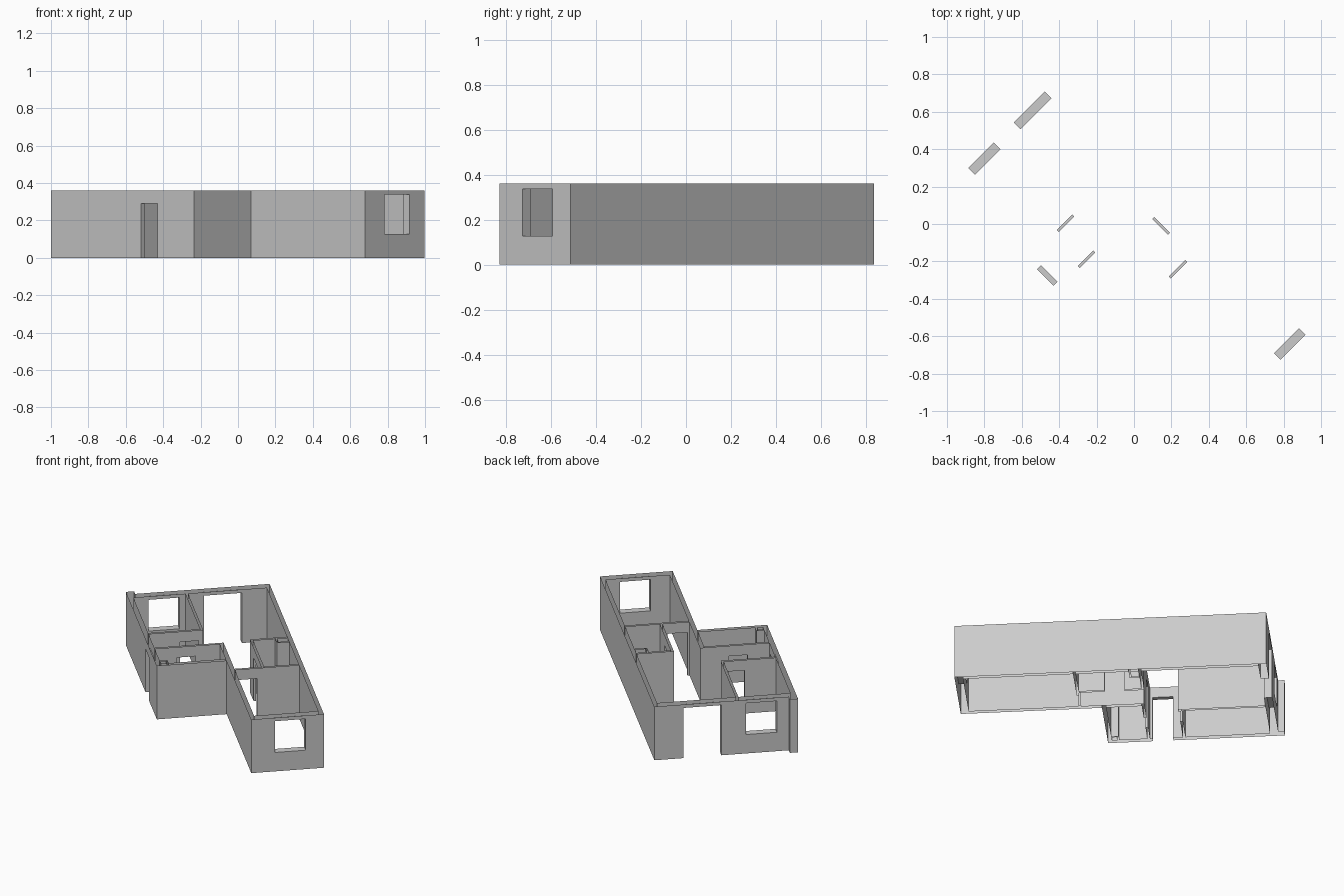
import bpy, bmesh
from math import radians
from mathutils import Matrix

cube = bpy.data.objects.get("Cube")
if cube:
    bpy.data.objects.remove(cube, do_unlink=True)

HEIGHT, HEAD, DOOR, SILL = 0.36, 0.337, 0.29, 0.127
TURN = Matrix.Rotation(radians(45), 4, "Z")   # plan is drawn square, then turned

plaster = bpy.data.materials.new("plaster_grey")
plaster.use_nodes = True
plaster.diffuse_color = (0.6, 0.6, 0.6, 1)
plaster.node_tree.nodes["Principled BSDF"].inputs["Base Color"].default_value = (0.6, 0.6, 0.6, 1)

# Long-side, end, and partition wall faces in plan
EAST, EAST_IN = 0.343, 0.318
WEST, WEST_IN = -0.538, -0.508
MID, MID_IN = -0.106, -0.08
BACK, BACK_IN = 0.838, 0.788
FRONT, FRONT_IN = -1.068, -1.018
STEP, STEP_IN = -0.205, -0.18

# Openings: u range, v range, z range
OPENINGS = {
    "front_window": ((0.04, 0.23), (FRONT, FRONT_IN), (SILL, HEAD)),
    "back_window": ((-0.414, -0.223), (BACK_IN, BACK), (SILL, HEAD)),
    "terrace_door": ((-0.071, 0.163), (BACK_IN, BACK), (0, HEAD)),
    "entry_door": ((WEST, WEST_IN), (0.07, 0.195), (0, DOOR)),
    "small_bedroom_door": ((-0.315, -0.198), (0.255, 0.27), (0, DOOR)),
    "small_bath_door": ((-0.371, -0.255), (0.038, 0.053), (0, DOOR)),
    "large_bath_door": ((0.088, 0.103), (-0.17, -0.05), (0, DOOR)),
    "front_bedroom_door": ((-0.067, 0.057), (-0.345, -0.33), (0, DOOR)),
}


def finish(name, bm):
    bmesh.ops.remove_doubles(bm, verts=bm.verts, dist=1e-5)
    bm.transform(TURN)
    mesh = bpy.data.meshes.new(name)
    bm.to_mesh(mesh)
    bm.free()
    mesh.materials.append(plaster)
    obj = bpy.data.objects.new(name, mesh)
    bpy.context.collection.objects.link(obj)


def quad(bm, *corners):
    bm.faces.new([bm.verts.new(c) for c in corners])


def upright(bm, a, b, z0, z1):
    quad(bm, (*a, z0), (*b, z0), (*b, z1), (*a, z1))


def holes_in(a, b):
    """Openings lying in the wall face from a to b, as (start, end, z range)."""
    run = 0 if abs(a[0] - b[0]) > abs(a[1] - b[1]) else 1
    low, high = sorted((a[run], b[run]))
    found = []
    for box in OPENINGS.values():
        on_face = any(abs(a[1 - run] - p) < 1e-4 for p in box[1 - run])
        if on_face and low < box[run][0] and box[run][1] < high:
            found.append((*box[run], box[2]))
    return run, sorted(found, reverse=a[run] > b[run])


def wall_loop(name, points, inside=True):
    """Upright wall faces along a closed plan outline, pierced by the openings."""
    if inside:
        points = points[::-1]
    bm = bmesh.new()
    for a, b in zip(points, points[1:] + points[:1]):
        run, holes = holes_in(a, b)

        def at(t):
            return (t, a[1]) if run == 0 else (a[0], t)

        here = a
        for start, end, (z0, z1) in holes:
            if a[run] > b[run]:
                start, end = end, start
            upright(bm, here, at(start), 0, HEIGHT)
            upright(bm, at(start), at(end), z1, HEIGHT)
            if z0 > 0:
                upright(bm, at(start), at(end), 0, z0)
            here = at(end)
        upright(bm, here, b, 0, HEIGHT)
    finish(name, bm)


def rect(u0, u1, v0, v1):
    return [(u0, v0), (u1, v0), (u1, v1), (u0, v1)]


def reveal(name, us, vs, zs):
    """Jambs, head and sill lining an opening."""
    (u0, u1), (v0, v1), (z0, z1) = us, vs, zs
    bm = bmesh.new()
    if u1 - u0 > v1 - v0:
        upright(bm, (u0, v1), (u0, v0), z1, z0)
        upright(bm, (u1, v0), (u1, v1), z1, z0)
    else:
        upright(bm, (u0, v0), (u1, v0), z1, z0)
        upright(bm, (u1, v1), (u0, v1), z1, z0)
    ring = rect(u0, u1, v0, v1)
    quad(bm, *[(*p, z1) for p in ring[::-1]])
    if z0 > 0:
        quad(bm, *[(*p, z0) for p in ring])
    finish(name, bm)


# Outer face of the building, with the pier at the back corner
PIER = WEST + 0.05
wall_loop("outer_walls", [
    (EAST, FRONT), (EAST, BACK), (PIER, BACK), (PIER, 0.876), (WEST, 0.876),
    (WEST, STEP), (MID, STEP), (MID, FRONT)], inside=False)

# Room faces
wall_loop("front_bedroom_walls", rect(MID_IN, EAST_IN, FRONT_IN, -0.345))
wall_loop("small_bedroom_walls", rect(WEST_IN, -0.185, 0.27, BACK_IN))
wall_loop("living_room_and_hall_walls", [
    (MID_IN, -0.33), (0.088, -0.33), (0.088, 0.07), (EAST_IN, 0.07),
    (EAST_IN, BACK_IN), (-0.17, BACK_IN), (-0.17, 0.255), (WEST_IN, 0.255),
    (WEST_IN, 0.053), (MID_IN, 0.053)])
wall_loop("large_bath_walls", [
    (0.103, -0.33), (EAST_IN, -0.33), (EAST_IN, -0.005), (0.24, -0.005),
    (0.24, 0.055), (0.103, 0.055)])
wall_loop("small_bath_walls", [
    (-0.46, STEP_IN), (MID, STEP_IN), (MID, 0.038), (WEST_IN, 0.038),
    (WEST_IN, -0.135), (-0.46, -0.135)])

# Hollow service shafts in the bathroom corners
wall_loop("large_bath_shaft", rect(0.25, EAST_IN, 0.005, 0.055))
wall_loop("small_bath_shaft", rect(WEST_IN, -0.47, STEP_IN, -0.145))

for opening, box in OPENINGS.items():
    reveal(opening + "_reveal", *box)
